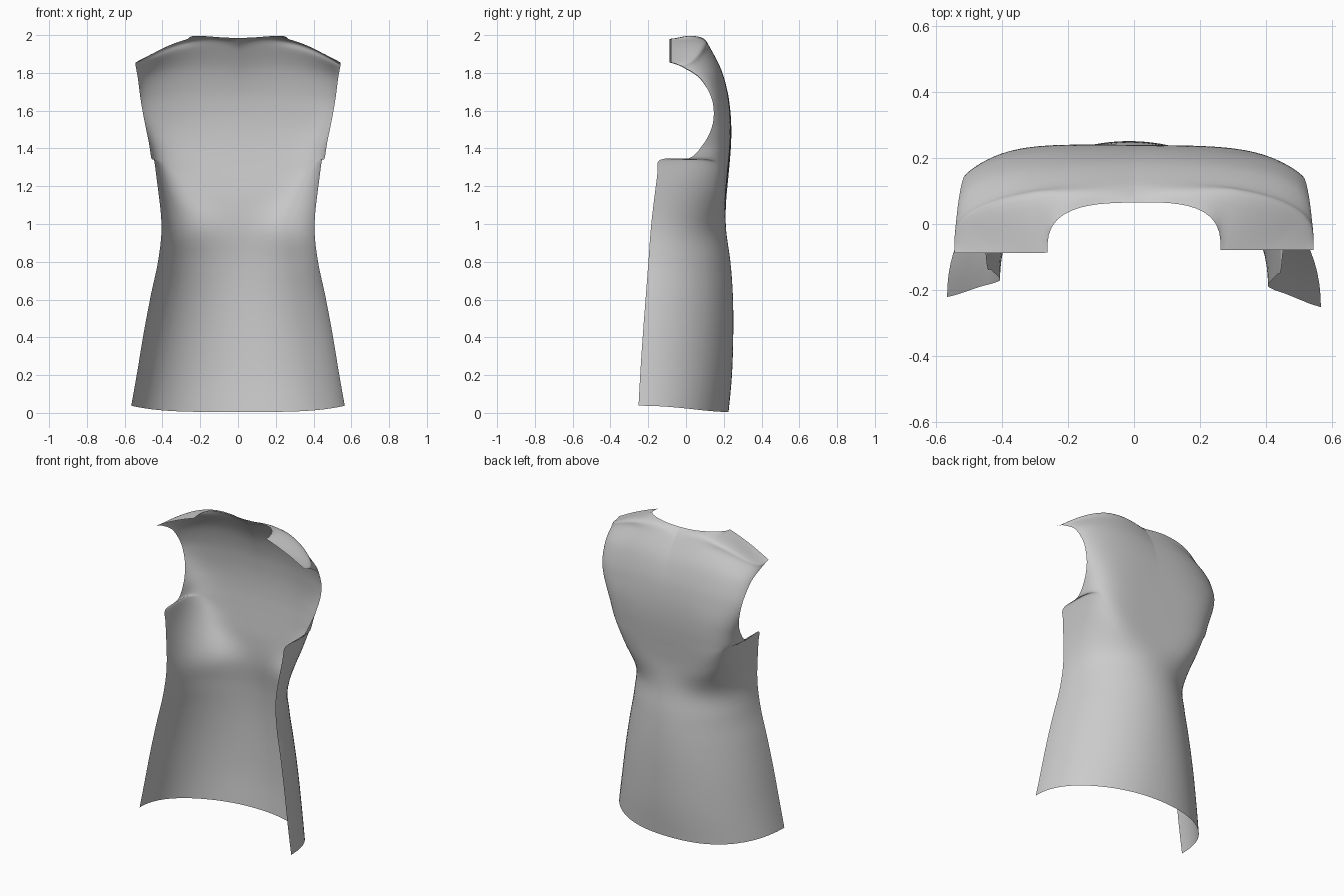
import bpy
import math
from mathutils import Vector

cube = bpy.data.objects.get("Cube")
if cube:
    bpy.data.objects.remove(cube, do_unlink=True)

COLS, STEPS = 34, 5
CORNER_COL, NECK_COL = 24, 13

# One cloth colour
cloth = bpy.data.materials.new("grey cloth")
cloth.use_nodes = True
grey = (0.6, 0.6, 0.6, 1)
cloth.diffuse_color = grey
cloth.node_tree.nodes["Principled BSDF"].inputs["Base Color"].default_value = grey

# Rows up the garment: boxiness, spine (y, z), outer edge (x, y, z),
# and for the armhole the y where the side would run straight forward
BODY = [
    (2.15, .225, .005, .565, -.236, .038),
    (2.1, .243, .2, .533, -.227, .22),
    (2.05, .25, .42, .498, -.214, .43),
    (2, .248, .62, .46, -.2, .63),
    (2, .235, .8, .422, -.188, .81),
    (2.1, .212, .97, .405, -.175, 1.0),
    (3.7, .211, 1.12, .432, -.146, 1.25),
    (5.3, .22, 1.23, .445, -.13, 1.34),
]
ARMHOLE = [
    (5, .23, 1.33, .458, .02, 1.347, -.11),
    (4.6, .237, 1.42, .47, .095, 1.42, -.06),
    (4, .239, 1.51, .486, .137, 1.5, 0),
    (3.2, .234, 1.6, .502, .15, 1.58, .05),
    (2.7, .219, 1.7, .517, .135, 1.67, .07),
    (2.5, .185, 1.81, .53, .075, 1.77, .04),
    (2.4, .13, 1.912, .54, -.01, 1.827, -.03),
    (2.4, .098, 1.953, .543, -.05, 1.845, -.07),
]


def arc(a, power):
    """Point on a unit superellipse quarter, from the spine to the side."""
    return math.sin(a) ** (2 / power), max(math.cos(a), 0) ** (2 / power)


def even_points(curve, count):
    """Spread count + 1 points evenly along a polyline."""
    lengths = [0]
    for a, b in zip(curve, curve[1:]):
        lengths.append(lengths[-1] + (b - a).length)
    points, j = [], 0
    for i in range(count + 1):
        goal = lengths[-1] * i / count
        while j < len(curve) - 2 and lengths[j + 1] < goal:
            j += 1
        t = (goal - lengths[j]) / (lengths[j + 1] - lengths[j])
        points.append(curve[j].lerp(curve[j + 1], min(t, 1)))
    return points


def cross_section(row, rise, lift):
    power, sy, sz, ex, ey, ez, side_y = row
    # the curve stops early where the armhole cuts it
    reach = (ey - side_y) / (sy - side_y)
    end = math.acos(reach ** (power / 2))
    widest = arc(end, power)[0]
    curve = []
    for i in range(401):
        f, g = arc(end * (i / 400) ** 2, power)
        f /= widest
        z = sz + (ez - sz) * f ** rise + lift * math.sin(math.pi * f)
        curve.append(Vector((ex * f, side_y + (sy - side_y) * g, z)))
    # line the columns up with the turn from back to side
    turn = max(range(401), key=lambda i: curve[i].x + curve[i].y)
    turn = min(turn, next(i for i in range(401) if curve[i].x > ex * .93))
    back = even_points(curve[:turn + 1], CORNER_COL)
    return back + even_points(curve[turn:], COLS - CORNER_COL)[1:]


def top_edge():
    """Curved neckline followed by the shoulder seam."""
    corner, tip = Vector((.262, -.083, 1.98)), Vector((.543, -.083, 1.855))
    neck = []
    for i in range(201):
        t = i / 200
        f, g = arc(t * math.pi / 2, 3)
        z = 1.985 - .005 * t ** 4 + .012 * math.sin(math.pi * t ** 1.2)
        neck.append(Vector((corner.x * f, corner.y + .148 * g, z)))
    points = even_points(neck, NECK_COL)
    seam = COLS - NECK_COL
    for i in range(1, seam + 1):
        bow = Vector((0, 0, .008 * math.sin(math.pi * i / seam)))
        points.append(corner.lerp(tip, i / seam) + bow)
    return points


def spline(a, b, c, d, t):
    return (b * 2 + (c - a) * t + (a * 2 - b * 5 + c * 4 - d) * t * t
            + (b * 3 - a - c * 3 + d) * t ** 3) / 2


rows = [cross_section(r + (r[4],), 4, 0) for r in BODY]
rows += [cross_section(r, 2, .045 * (k / 7) ** 2) for k, r in enumerate(ARMHOLE)]
rows.append(top_edge())

# Smooth the rows into a fine grid
grid = []
last = len(rows) - 1
for k in range(last):
    near = [rows[min(max(k + o, 0), last)] for o in (-1, 0, 1, 2)]
    for s in range(STEPS):
        grid.append([spline(*p, s / STEPS) for p in zip(*near)])
grid.append(rows[-1])


def hang(p, side):
    """Place a point on one side, with the cloth hanging slightly twisted."""
    x = p.x * side
    return x, p.y + x * (.043 * (p.z / 2) ** 3 - .027), p.z


def panel(name, side):
    verts = [hang(p, side) for line in grid for p in line]
    width = COLS + 1
    faces = []
    for r in range(len(grid) - 1):
        for c in range(COLS):
            a = r * width + c
            quad = (a, a + width, a + width + 1, a + 1)
            faces.append(quad if side > 0 else quad[::-1])
    mesh = bpy.data.meshes.new(name)
    mesh.from_pydata(verts, [], faces)
    mesh.materials.append(cloth)
    mesh.polygons.foreach_set("use_smooth", [True] * len(faces))
    mesh.update()
    obj = bpy.data.objects.new(name, mesh)
    bpy.context.collection.objects.link(obj)


panel("left_back_panel", 1)
panel("right_back_panel", -1)
